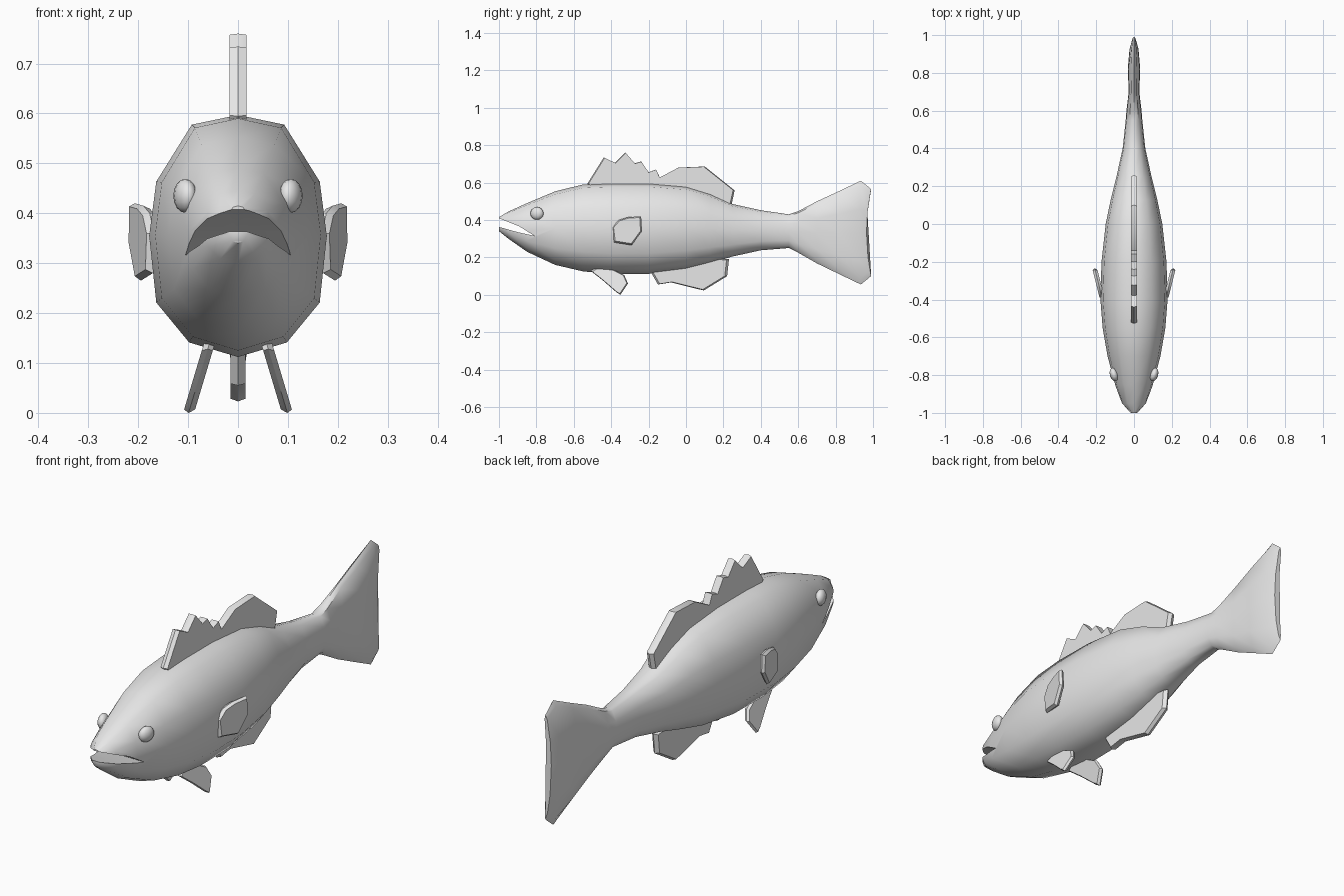
import bpy, bmesh, math
from mathutils import Vector

if "Cube" in bpy.data.objects:
    bpy.data.objects.remove(bpy.data.objects["Cube"])

GREY = (0.8, 0.8, 0.8, 1)
grey = bpy.data.materials.new("plain grey")
grey.use_nodes = True
grey.diffuse_color = GREY
grey.node_tree.nodes["Principled BSDF"].inputs["Base Color"].default_value = GREY


def finish(name, bm, angle=30):
    """Turn a bmesh into a shaded object with the grey material."""
    bmesh.ops.recalc_face_normals(bm, faces=bm.faces)
    mesh = bpy.data.meshes.new(name)
    bm.to_mesh(mesh)
    bm.free()
    mesh.materials.append(grey)
    obj = bpy.data.objects.new(name, mesh)
    bpy.context.collection.objects.link(obj)
    shade(obj, angle)
    return obj


def shade(obj, angle):
    bpy.ops.object.select_all(action='DESELECT')
    obj.select_set(True)
    bpy.context.view_layer.objects.active = obj
    bpy.ops.object.shade_smooth_by_angle(angle=math.radians(angle))


def bridge(bm, a, b):
    n = len(a)
    for i in range(n):
        bm.faces.new((a[i], a[(i + 1) % n], b[(i + 1) % n], b[i]))


def plate(name, outline, half, rim=0.96, offset=lambda y, z: 0):
    """Plate from a (y, z) outline: two flat sides and a ridge along the rim."""
    bm = bmesh.new()
    cy = sum(p[0] for p in outline) / len(outline)
    cz = sum(p[1] for p in outline) / len(outline)
    rings = []
    for side, s in ((-half, rim), (0, 1), (half, rim)):
        ring = []
        for y, z in outline:
            y, z = cy + (y - cy) * s, cz + (z - cz) * s
            ring.append(bm.verts.new((offset(y, z) + side, y, z)))
        rings.append(ring)
    bridge(bm, rings[0], rings[1])
    bridge(bm, rings[1], rings[2])
    bm.faces.new(rings[0])
    bm.faces.new(rings[2])
    return finish(name, bm)


# Body and tail: y, bottom, top, half width, and how far the middle is drawn forward
SECTIONS = [
    (-1.0, .34, .415, .02, 0), (-.95, .30, .445, .065, 0), (-.85, .23, .49, .1, 0),
    (-.7, .16, .553, .14, 0), (-.55, .125, .59, .166, 0), (-.4, .112, .597, .178, 0),
    (-.2, .112, .597, .172, 0), (0, .137, .58, .15, 0), (.13, .17, .54, .123, 0),
    (.25, .205, .485, .093, 0), (.4, .238, .452, .06, 0), (.55, .25, .43, .044, 0),
    (.6, .225, .447, .04, 0), (.7, .168, .5, .028, 0), (.82, .11, .555, .033, 0),
    (.935, .055, .61, .024, .01), (.99, .1, .565, .012, .025)]
HALF = [(0, 1), (.52, .92), (.92, .45), (1, 0), (.92, -.55), (.55, -.88), (0, -1)]
RING = HALF + [(-x, z) for x, z in HALF[-2:0:-1]]

bm = bmesh.new()
rings = []
for y, low, high, width, dip in SECTIONS:
    mid, tall = (low + high) / 2, (high - low) / 2
    rings.append([bm.verts.new((x * width, y - dip * (1 - z * z), mid + z * tall))
                  for x, z in RING])
for a, b in zip(rings, rings[1:]):
    bridge(bm, a, b)
bm.faces.new(rings[0])
bm.faces.new(rings[-1])
body = finish("body", bm, 50)

# Mouth: a wedge cut through the snout
mouth = plate("mouth_cutter", [(-1.05, .42), (-.99, .405), (-.89, .365), (-.81, .315),
                               (-.9, .335), (-1.0, .363), (-1.05, .37)], .3, 1)
mouth.hide_render = True
cut = body.modifiers.new("mouth", 'BOOLEAN')
cut.operation = 'DIFFERENCE'
cut.solver = 'EXACT'
cut.object = mouth
bpy.context.view_layer.objects.active = body
bpy.ops.object.modifier_apply(modifier=cut.name)
bpy.data.objects.remove(mouth)
shade(body, 50)

# Fins on the centre line
plate("dorsal_fin", [(-.527, .595), (-.44, .734), (-.38, .705), (-.325, .76), (-.275, .703),
                     (-.24, .713), (-.2, .655), (-.16, .67), (-.14, .627), (-.04, .68),
                     (.1, .686), (.26, .558), (.243, .48), (.1, .5), (-.1, .55),
                     (-.5, .56)], .017, .98)
plate("anal_fin", [(-.19, .125), (-.15, .055), (-.08, .066), (.095, .023), (.22, .1),
                   (.23, .19), (.1, .2), (-.15, .15)], .015, .94)

# Paired fins and eyes
PECTORAL = [(-.395, .36), (-.36, .4), (-.31, .415), (-.24, .42), (-.235, .34),
            (-.29, .265), (-.385, .28)]
PELVIC = [(-.51, .128), (-.445, .077), (-.37, .012), (-.35, 0), (-.31, .06),
          (-.33, .105), (-.38, .13), (-.45, .16)]
for side, s in (("left", 1), ("right", -1)):
    plate(side + "_pectoral_fin", PECTORAL, .013, .9,
          lambda y, z: s * (.172 + (y + .38) * .25))
    plate(side + "_pelvic_fin", PELVIC, .011, .92,
          lambda y, z: s * (.06 + (.13 - z) * .3))
    bm = bmesh.new()
    bmesh.ops.create_uvsphere(bm, u_segments=12, v_segments=8, radius=1)
    bmesh.ops.scale(bm, vec=Vector((.022, .037, .034)), verts=bm.verts)
    eye = finish(side + "_eye", bm, 60)
    eye.location = (s * .106, -.797, .435)
    eye.rotation_euler.z = s * -.3
